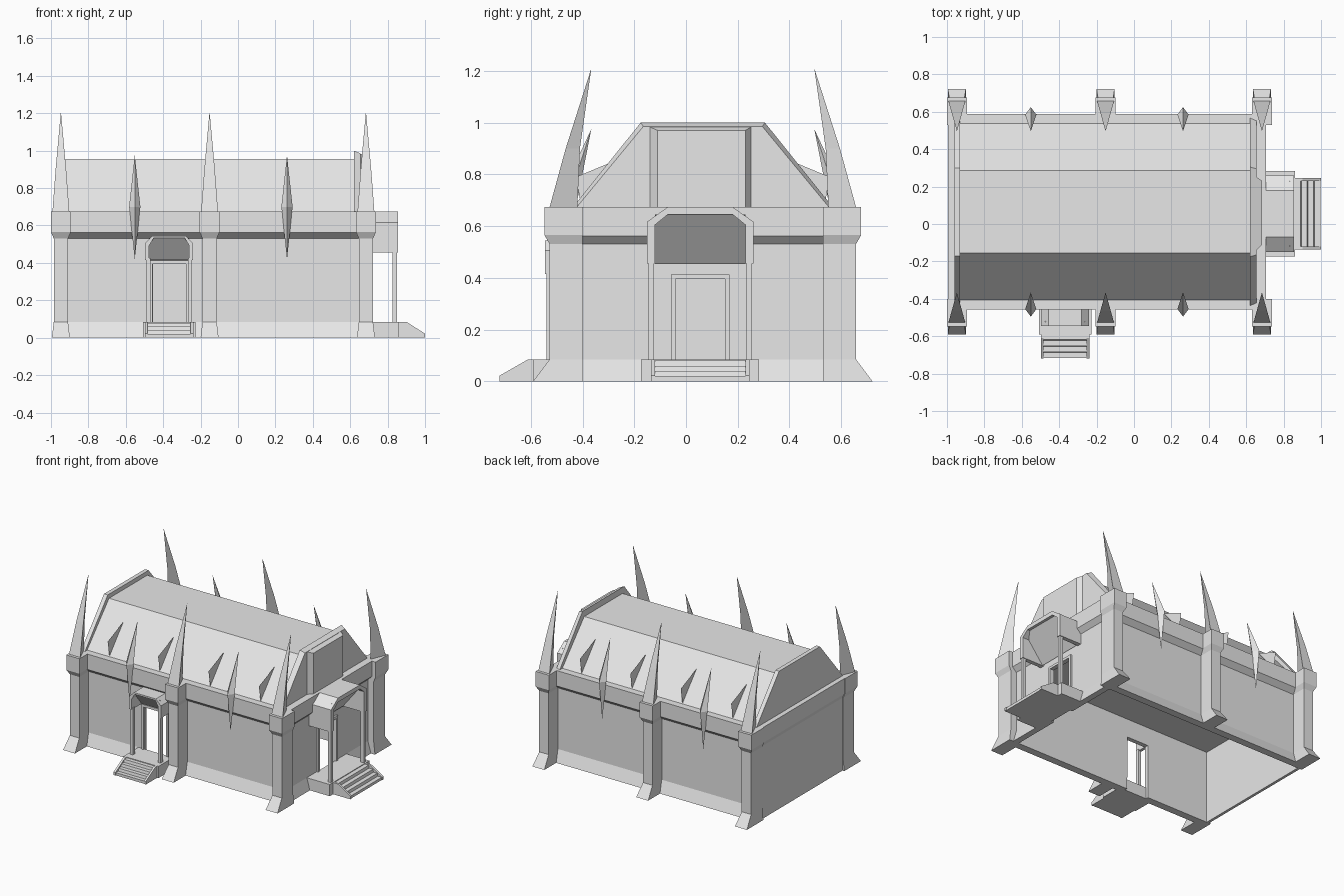
import bpy, bmesh

if "Cube" in bpy.data.objects:
    bpy.data.objects.remove(bpy.data.objects["Cube"])

C = 0.065            # y of the long axis of the hall
stone = bpy.data.materials.new("pale_grey_stone")
stone.diffuse_color = (0.8, 0.8, 0.8, 1)
stone.use_nodes = True
stone.node_tree.nodes["Principled BSDF"].inputs["Base Color"].default_value = stone.diffuse_color


def finish(name, bm):
    bmesh.ops.recalc_face_normals(bm, faces=bm.faces)
    me = bpy.data.meshes.new(name)
    bm.to_mesh(me)
    bm.free()
    me.materials.append(stone)
    ob = bpy.data.objects.new(name, me)
    bpy.context.collection.objects.link(ob)
    return ob


def loft(name, sections):
    """Join sections of equal point count; a one-point section is a tip."""
    bm = bmesh.new()
    rings = [[bm.verts.new(p) for p in s] for s in sections]
    for a, b in zip(rings, rings[1:]):
        n = max(len(a), len(b))
        for i in range(n):
            j = (i + 1) % n
            if len(a) == 1:
                bm.faces.new((a[0], b[j], b[i]))
            elif len(b) == 1:
                bm.faces.new((a[i], a[j], b[0]))
            else:
                bm.faces.new((a[i], a[j], b[j], b[i]))
    for r in (rings[0], rings[-1]):
        if len(r) > 2:
            bm.faces.new(r)
    return finish(name, bm)


def sheet(name, pts):
    bm = bmesh.new()
    bm.faces.new([bm.verts.new(p) for p in pts])
    return finish(name, bm)


def rect(x0, x1, y0, y1, z):
    return [(x0, y0, z), (x1, y0, z), (x1, y1, z), (x0, y1, z)]


def box(name, x0, x1, y0, y1, z0, z1):
    return loft(name, [rect(x0, x1, y0, y1, z0), rect(x0, x1, y0, y1, z1)])


def along_x(name, x0, x1, yz):
    return loft(name, [[(x, y, z) for y, z in yz] for x in (x0, x1)])


# Hollow walls, open below, with two door openings
X0, X1, W, T = -0.98, 0.675, 0.485, 0.02
F, B, H = C - W, C + W, 0.53
box("back_wall", X0, X1, B - T, B, 0, H)
box("left_wall", X0, X0 + T, F, B, 0, H)
box("front_wall_left", X0, -0.455, F, F + T, 0, H)
box("front_wall_right", -0.275, X1, F, F + T, 0, H)
box("front_wall_lintel", -0.455, -0.275, F, F + T, 0.395, H)
box("right_wall_front", X1 - T, X1, F, -0.04, 0, H)
box("right_wall_back", X1 - T, X1, 0.15, B, 0, H)
box("right_wall_lintel", X1 - T, X1, -0.04, 0.15, 0.395, H)

# Flared skirts and overhanging cornice band
for s, side in ((-1, "front"), (1, "back")):
    along_x(side + "_skirt", X0, X1,
            [(C + s * W, 0), (C + s * (W + 0.035), 0), (C + s * W, 0.085)])
loft("right_skirt", [[(X1, y, 0), (X1 + 0.025, y, 0), (X1, y, 0.085)] for y in (F, B)])
loft("cornice_band", [rect(X0, X1, F, B, H),
                      rect(-0.995, 0.707, C - 0.522, C + 0.522, 0.562),
                      rect(-0.995, 0.707, C - 0.522, C + 0.522, 0.674)])


# Mansard roof with raised gable ends
def trapezoid(low, high, top):
    return [(C - low, 0.67), (C - high, top), (C + high, top), (C + low, 0.67)]


along_x("roof", -0.94, 0.63, trapezoid(0.475, 0.22, 0.955))
along_x("left_gable", -0.96, -0.93, trapezoid(0.50, 0.235, 0.985))
loft("right_gable", [[(x, y, z) for y, z in trapezoid(lo, hi, t)]
                     for x, lo, hi, t in ((0.62, 0.505, 0.24, 1.0), (0.655, 0.49, 0.23, 0.985))])
loft("right_gable_panel", [[(x, y0, 0.67), (x, y1, 0.67), (x, y1, z), (x, y0, z)]
                           for x, y0, y1, z in ((0.65, -0.145, 0.255, 0.985),
                                                (0.685, -0.11, 0.23, 0.97))])

for s, side in ((-1, "front"), (1, "back")):
    # Buttresses with flared foot, block head and tall curved horn
    for i, x in enumerate((-0.947, -0.152, 0.684)):
        rows = ((0, 0.048, 0.656), (0.085, 0.038, 0.592), (0.53, 0.038, 0.592),
                (0.565, 0.053, 0.612), (0.674, 0.053, 0.612))
        loft(f"{side}_buttress_{i}",
             [rect(x - w, x + w, C + s * 0.465, C + s * d, z) for z, w, d in rows])
        horn = ((0.674, 0.045, 0.592, 0.485), (0.9, 0.028, 0.53, 0.475))
        loft(f"{side}_horn_{i}",
             [[(x - w, C + s * o, z), (x + w, C + s * o, z), (x, C + s * n, z)]
              for z, w, o, n in horn] + [[(x, C + s * 0.431, 1.21)]])
    # Small double-pointed spikes on the cornice
    for i, x in enumerate((-0.552, 0.262)):
        mid = [(x, C + s * 0.56, 0.70), (x + 0.03, C + s * 0.52, 0.70),
               (x, C + s * 0.485, 0.70), (x - 0.03, C + s * 0.52, 0.70)]
        loft(f"{side}_spike_{i}", [[(x, C + s * 0.525, 0.42)], mid, [(x, C + s * 0.431, 0.975)]])
    # Paper-thin triangular roof fins
    for i in range(4):
        x = -0.752 + 0.406 * i
        sheet(f"{side}_roof_fin_{i}", [(x, C + s * 0.47, 0.675), (x, C + s * 0.49, 0.79),
                                       (x, C + s * 0.31, 0.865)])


def porch(name, put, hw, depth, z0, z1, z2, cham, plat_hw, plat, step_hw, flat, end, door):
    """put(u, v, z): u across the door, v outward from the wall."""
    def ex_v(part, uz, v0, v1):
        loft(f"{name}_{part}", [[put(u, v, z) for u, z in uz] for v in (v0, v1)])

    def ex_u(part, vz, u0, u1):
        loft(f"{name}_{part}", [[put(u, v, z) for v, z in vz] for u in (u0, u1)])

    def arch(w, zs, zt, c):
        return [(-w, z0), (-w, zs), (-w + c, zt), (w - c, zt), (w, zs), (w, z0)]

    # Chamfered hood with sloping soffit
    t = 0.12 * hw + 0.006
    zt = z2 - 0.03 if hw > 0.15 else z2 - 0.012
    ex_v("hood", arch(hw, z1, z2, cham) + arch(hw - t, z1 - 0.012, zt, cham * 0.6)[::-1], 0, depth)
    sheet(name + "_soffit", [put(-hw + t, 0.01, z0), put(hw - t, 0.01, z0),
                             put(hw - t, depth - 0.02, zt), put(-hw + t, depth - 0.02, zt)])
    # Platform, posts, steps and cheeks
    ex_u("platform", [(0, 0), (plat, 0), (plat, 0.085), (0, 0.085)], -plat_hw, plat_hw)
    stair = [(plat, 0)]
    run = (end - plat) / 4
    for k in range(4):
        z = 0.08 - 0.02 * k
        stair += [(plat + run * k, z), (plat + run * (k + 1) - 0.004, z)]
    stair.append((end - 0.004, 0))
    ex_u("steps", stair, -step_hw + 0.015, step_hw - 0.015)
    cheek = [(plat, 0), (plat, 0.085), (flat, 0.085), (end, 0.022), (end, 0)]
    for s, side in ((-1, "left"), (1, "right")):
        ex_u(side + "_cheek", cheek, s * step_hw, s * (step_hw - 0.015))
        a, b = s * (hw - 0.005), s * (hw - 0.027)
        ex_v(side + "_post", [(a, 0.08), (b, 0.08), (b, z0 + 0.01), (a, z0 + 0.01)],
             depth - 0.03, depth - 0.005)
    # Door surround
    d, e = door, door + 0.018
    ex_v("door_surround", [(-e, 0.085), (-e, 0.413), (e, 0.413), (e, 0.085),
                           (d, 0.085), (d, 0.395), (-d, 0.395), (-d, 0.085)], -0.02, 0.012)


porch("front_porch", lambda u, v, z: (-0.368 + u, F - v, z),
      0.128, 0.125, 0.415, 0.505, 0.545, 0.04, 0.14, 0.17, 0.13, 0.19, 0.30, 0.09)
porch("right_porch", lambda u, v, z: (X1 + v, 0.055 + u, z),
      0.205, 0.18, 0.455, 0.617, 0.674, 0.08, 0.228, 0.185, 0.19, 0.225, 0.325, 0.095)
